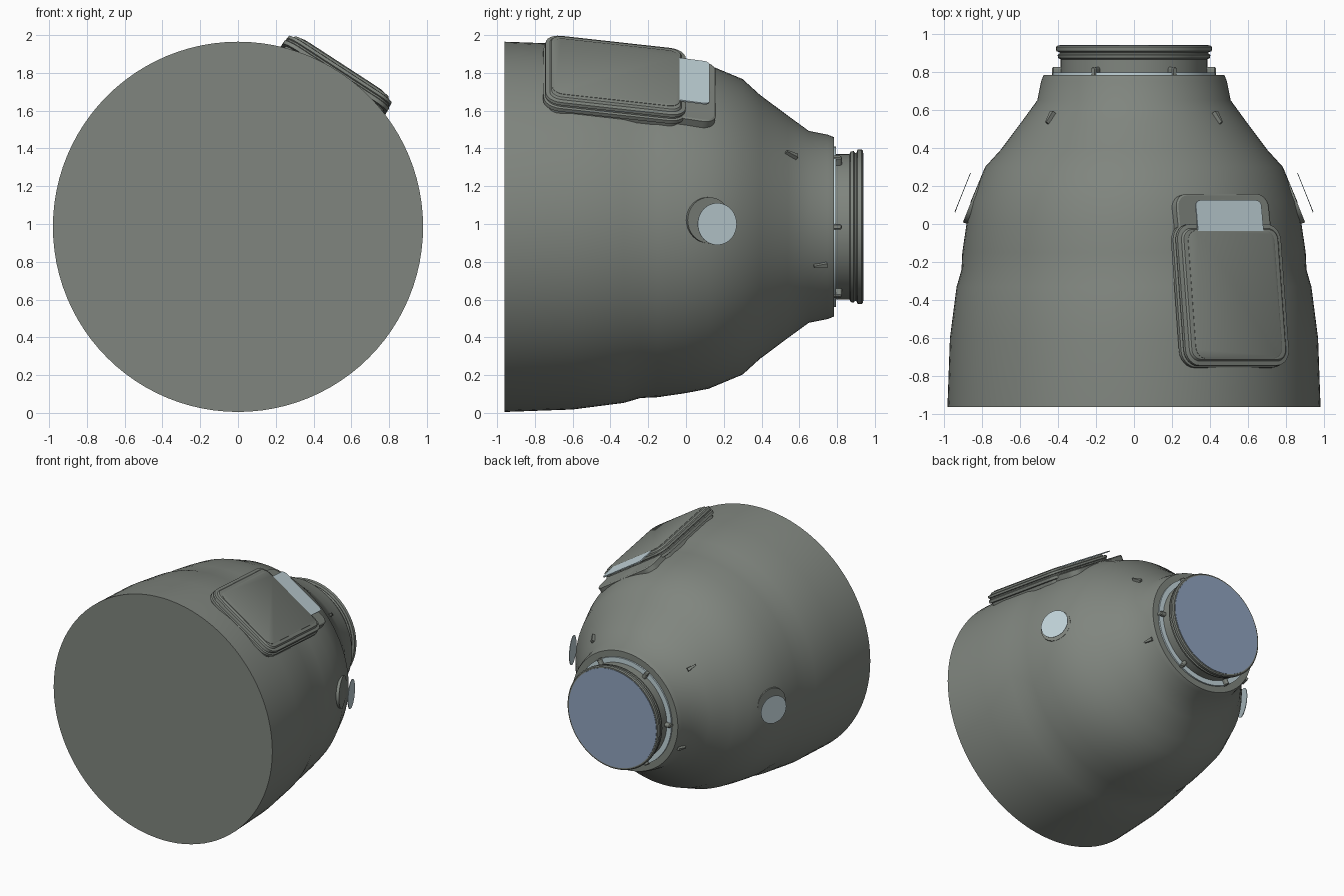
import bpy, bmesh
from math import sin, cos, pi, radians
from mathutils import Matrix, Vector

cube = bpy.data.objects.get("Cube")
if cube:
    bpy.data.objects.remove(cube, do_unlink=True)

AXIS_Z = 0.985


def material(name, color):
    m = bpy.data.materials.new(name)
    m.use_nodes = True
    m.diffuse_color = (*color, 1)
    bsdf = next(n for n in m.node_tree.nodes if n.type == 'BSDF_PRINCIPLED')
    bsdf.inputs["Base Color"].default_value = (*color, 1)
    bsdf.inputs["Roughness"].default_value = 0.6
    return m


HULL = material("hull grey", (0.215, 0.235, 0.21))
PALE = material("pale glass", (0.54, 0.66, 0.70))
BLUE = material("blue glass", (0.28, 0.37, 0.52))


def finish(name, bm, mat, angle=30):
    bmesh.ops.recalc_face_normals(bm, faces=bm.faces)
    mesh = bpy.data.meshes.new(name)
    bm.to_mesh(mesh)
    bm.free()
    mesh.materials.append(mat)
    ob = bpy.data.objects.new(name, mesh)
    bpy.context.collection.objects.link(ob)
    bpy.ops.object.select_all(action='DESELECT')
    ob.select_set(True)
    bpy.context.view_layer.objects.active = ob
    bpy.ops.object.shade_smooth_by_angle(angle=radians(angle))
    return ob


def loft(name, rings, mat, matrix=Matrix()):
    """Skin a stack of equal point loops and cap both ends."""
    bm = bmesh.new()
    loops = [[bm.verts.new(matrix @ Vector(p)) for p in ring] for ring in rings]
    for a, b in zip(loops, loops[1:]):
        for i in range(len(a)):
            j = (i + 1) % len(a)
            bm.faces.new((a[i], a[j], b[j], b[i]))
    bm.faces.new(loops[0])
    bm.faces.new(loops[-1])
    return finish(name, bm, mat)


def lathe(name, profile, mat, segments=96):
    """Turn (y, radius) pairs around the long axis."""
    turns = [2 * pi * i / segments for i in range(segments)]
    rings = [[(r * cos(a), y, AXIS_Z + r * sin(a)) for a in turns]
             for y, r in profile]
    return loft(name, rings, mat)


def rounded(w, h, r, z, steps=6):
    """Rounded rectangle loop at height z."""
    pts = []
    for k, (sx, sy) in enumerate(((1, 1), (-1, 1), (-1, -1), (1, -1))):
        for i in range(steps + 1):
            a = (k + i / steps) * pi / 2
            pts.append((sx * (w / 2 - r) + r * cos(a),
                        sy * (h / 2 - r) + r * sin(a), z))
    return pts


def slab(name, w, h, r, layers, mat, matrix):
    """Stack of (inset, height) rounded rectangles."""
    return loft(name, [rounded(w - 2 * i, h - 2 * i, max(r - i, 0.01), z)
                       for i, z in layers], mat, matrix)


def on_hull(y, radius, tilt, pitch):
    """Frame whose z points out of the hull, tilted from the top towards +x."""
    t = radians(tilt)
    place = Matrix.Translation((radius * sin(t), y, AXIS_Z + radius * cos(t)))
    return (place @ Matrix.Rotation(t, 4, 'Y')
            @ Matrix.Rotation(radians(-pitch), 4, 'X'))


def disc(name, center, normal, radius, depth, mat):
    bm = bmesh.new()
    rot = Vector(normal).to_track_quat('Z', 'Y').to_matrix().to_4x4()
    bmesh.ops.create_cone(bm, cap_ends=True, segments=48, radius1=radius,
                          radius2=radius, depth=depth,
                          matrix=Matrix.Translation(center) @ rot)
    return finish(name, bm, mat)


# Hull and docking neck
lathe("hull", [(-0.96, 0.98), (-0.6, 0.967), (-0.33, 0.932), (-0.24, 0.906),
               (-0.15, 0.902), (0, 0.88), (0.12, 0.857), (0.3, 0.782),
               (0.39, 0.7), (0.54, 0.588), (0.65, 0.508), (0.75, 0.488),
               (0.783, 0.475)], HULL)
lathe("neck_seal", [(0.77, 0.425), (0.795, 0.425), (0.795, 0.38)], PALE)
lathe("neck", [(0.77, 0.385), (0.865, 0.385), (0.872, 0.398), (0.888, 0.402),
               (0.894, 0.392), (0.902, 0.392), (0.908, 0.408), (0.93, 0.41),
               (0.937, 0.402), (0.937, 0.39)], HULL)
lathe("neck_window", [(0.93, 0.392), (0.94, 0.392)], BLUE)

# Six clips around the neck
for k in range(6):
    frame = on_hull(0.8, 0.405, 90 + 60 * k, 0)
    slab(f"neck_clip_{k + 1}", 0.03, 0.05, 0.012,
         [(0, -0.025), (0, 0.018), (0.005, 0.025)], HULL, frame)

# Side hatch with stepped frame
slab("hatch", 0.66, 0.76, 0.09,
     [(0.02, -0.1), (0.02, -0.075), (0, -0.07), (0, -0.05), (0.012, -0.045),
      (0.012, -0.037), (0.004, -0.032), (0.006, -0.016), (0.028, -0.012),
      (0.03, -0.007), (0.036, 0), (0.045, 0.002)],
     HULL, on_hull(-0.37, 0.973, 33, 7.5))
slab("hatch_panel", 0.54, 0.68, 0.06, [(0, 0), (0, 0.004), (0.006, 0.007)],
     HULL, on_hull(-0.37, 0.973, 33, 7.5))
slab("hatch_window_frame", 0.58, 0.3, 0.07,
     [(0, -0.05), (0, 0), (0.01, 0.006)], HULL, on_hull(0.01, 0.868, 33, 10))
slab("hatch_window", 0.41, 0.2, 0.03, [(0, 0), (0, 0.008)],
     PALE, on_hull(0.025, 0.917, 33, 9))

# Round side windows held off the hull, each over a shallow boss
for side, s in (("left", 1), ("right", -1)):
    normal = (s * 0.93, 0.37, 0)
    disc(f"{side}_window", (s * 0.9, 0.165, 1.0), normal, 0.111, 0.004, PALE)
    disc(f"{side}_window_boss", (s * 0.835, 0.115, 1.02), normal, 0.122, 0.04, HULL)

# Small tapered fins, two above and two below
for s in (1, -1):
    for label, y, radius, tilt, pitch in (("upper", 0.555, 0.58, 49, 35),
                                          ("lower", 0.71, 0.497, 114, 12)):
        fin = [[(x * w, v, z) for x, v in ((-1, 0.035), (1, 0.035),
                                           (0.4, -0.035), (-0.4, -0.035))]
               for w, z in ((0.017, -0.02), (0.012, 0.018))]
        loft(f"{label}_fin_{'left' if s > 0 else 'right'}", fin, HULL,
             on_hull(y, radius, s * tilt, pitch))
